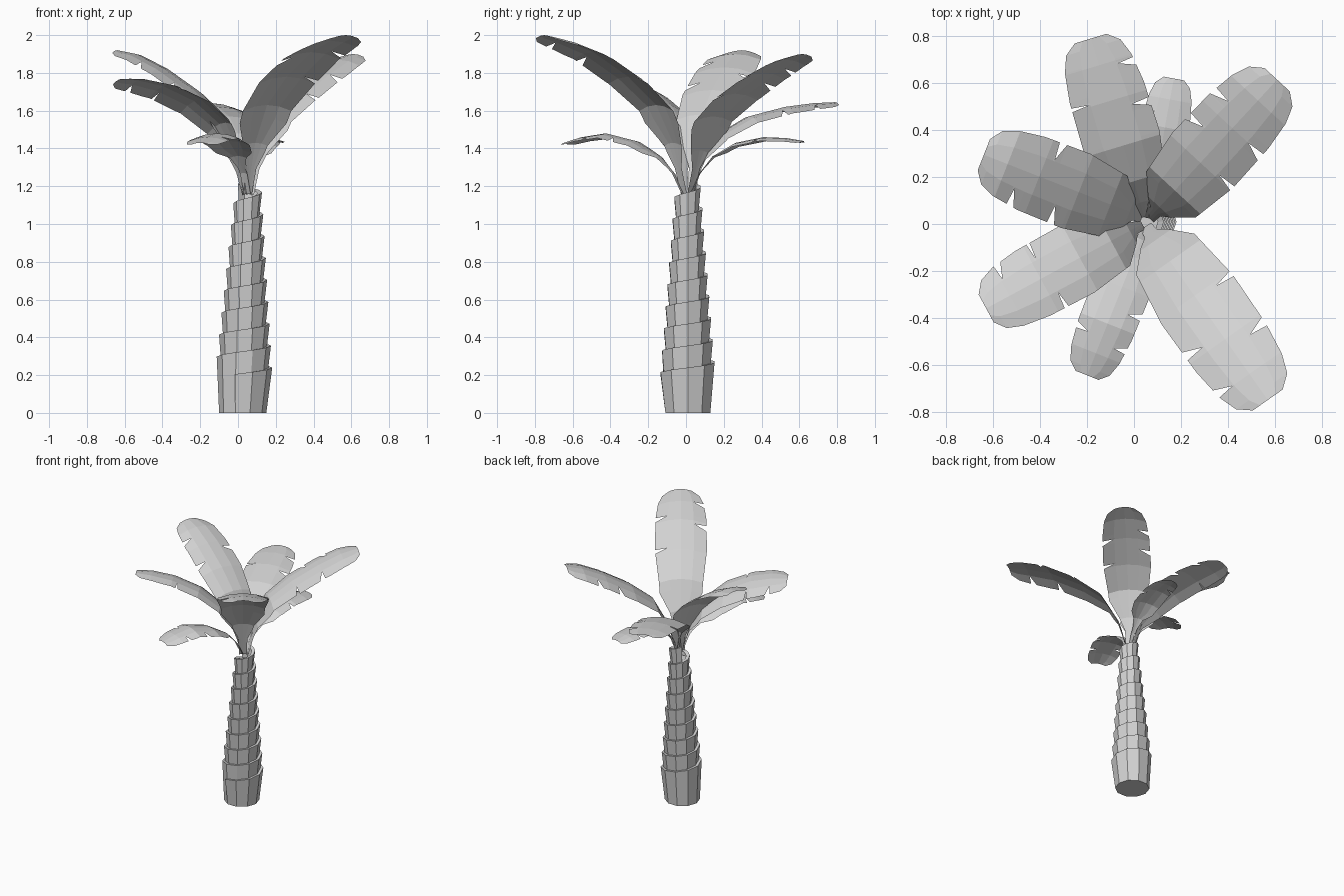
import bpy, bmesh, math
from mathutils import Vector

cube = bpy.data.objects.get("Cube")
if cube:
    bpy.data.objects.remove(cube, do_unlink=True)

grey = bpy.data.materials.new("plain_grey")
grey.use_nodes = True
COLOUR = (0.65, 0.65, 0.65, 1)
grey.diffuse_color = COLOUR
grey.node_tree.nodes["Principled BSDF"].inputs["Base Color"].default_value = COLOUR


def finish(bm, name):
    mesh = bpy.data.meshes.new(name)
    bm.to_mesh(mesh)
    bm.free()
    mesh.materials.append(grey)
    obj = bpy.data.objects.new(name, mesh)
    bpy.context.scene.collection.objects.link(obj)
    return obj


def lerp_table(table, u):
    for (a, va), (b, vb) in zip(table, table[1:]):
        if u <= b:
            return va + (vb - va) * (u - a) / (b - a)
    return table[-1][1]


# Trunk: one flared bark strip wound upward as a helix, each turn a sheath
SIDES = 10
FIRST, LAST = -3, 84


def rim_height(step):
    return 0.24 + 0.116 * step / SIDES


def trunk_point(step, radius, z):
    angle = math.tau * step / SIDES
    centre_x = 0.025 + 0.025 * z
    return (centre_x + radius * math.cos(angle), 0.01 + radius * math.sin(angle), z)


bm = bmesh.new()
previous = None
base_ring = []
for step in range(FIRST, LAST + 1):
    top = rim_height(step)
    grounded = step <= FIRST + SIDES
    low = 0 if grounded else rim_height(step - SIDES) - 0.01
    outer = 0.17 - 0.083 * top
    inner = 0.125 if grounded else outer - 0.012
    column = [bm.verts.new(trunk_point(step, r, z)) for r, z in
              ((inner, low), (outer, top), (outer * 0.65, top - 0.005))]
    if len(base_ring) < SIDES:
        base_ring.append(column[0])
    if previous:
        for k in range(2):
            bm.faces.new((previous[k], column[k], column[k + 1], previous[k + 1]))
    previous = column
bm.faces.new(base_ring[::-1])
cap_z = rim_height(LAST - SIDES)
bm.faces.new([bm.verts.new(trunk_point(i, 0.06, cap_z)) for i in range(SIDES)])
finish(bm, "trunk")

# Leaves: stem and blade in one arched sheet with notched edges
HEIGHT_STEPS = (0, 0.08, 0.2, 0.4, 0.65, 0.85, 1)
ACROSS = (1, 0.5, 0, -0.5, -1)


def leaf(name, start, tip, half_width, stem, heights, left_cuts, right_cuts, roll=0):
    start, tip = Vector(start), Vector(tip)
    along = (tip - start).normalized()
    side = Vector((-along.y, along.x))
    height = list(zip(HEIGHT_STEPS, heights))
    width = [(0, 0.15), (stem * 0.6, 0.17), (stem, 0.38), (stem + 0.09, 0.82),
             (0.42, 1), (0.7, 0.98), (0.86, 0.88), (0.95, 0.72), (1, 0.42)]
    rows = {u for u, _ in height + width}
    for cut in left_cuts + right_cuts:
        rows |= {cut - 0.035, cut, cut + 0.01}
    bm = bmesh.new()
    previous = None
    for u in sorted(rows):
        middle = start.lerp(tip, u)
        half = half_width * lerp_table(width, u)
        row = []
        for v in ACROSS:
            reach = v
            if (v == 1 and u in left_cuts) or (v == -1 and u in right_cuts):
                reach = v * 0.55
            p = middle + side * half * reach
            z = lerp_table(height, u) + half * (roll * reach - 0.2 * reach ** 2)
            row.append(bm.verts.new((p.x, p.y, z)))
        if previous:
            for k in range(len(ACROSS) - 1):
                bm.faces.new((previous[k], previous[k + 1], row[k + 1], row[k]))
        previous = row
    finish(bm, name)


leaf("front_left_leaf", (0.05, -0.01), (0.57, -0.75), 0.185, 0.07,
     (1.16, 1.43, 1.63, 1.78, 1.91, 1.97, 2.0), (0.42, 0.7), (0.62, 0.85))
leaf("back_left_leaf", (0.065, 0.025), (0.61, 0.615), 0.175, 0.08,
     (1.16, 1.39, 1.57, 1.69, 1.8, 1.87, 1.9), (0.55, 0.74), (0.42, 0.65))
leaf("back_leaf", (0.045, 0.03), (-0.185, 0.79), 0.168, 0.1,
     (1.16, 1.35, 1.48, 1.57, 1.62, 1.64, 1.645), (0.66,), (0.6, 0.83))
leaf("back_right_leaf", (0.035, 0.03), (-0.64, 0.295), 0.17, 0.08,
     (1.16, 1.4, 1.58, 1.71, 1.83, 1.9, 1.92), (0.5, 0.76), (0.6,))
leaf("front_right_leaf", (0.035, 0), (-0.63, -0.36), 0.16, 0.08,
     (1.16, 1.37, 1.53, 1.65, 1.73, 1.76, 1.765), (0.6,), (0.62, 0.84), 0.2)
leaf("front_small_leaf", (0.05, -0.015), (-0.2, -0.645), 0.125, 0.2,
     (1.16, 1.27, 1.36, 1.44, 1.48, 1.46, 1.43), (0.55, 0.78), (0.74,))
leaf("back_small_leaf", (0.06, 0.025), (0.17, 0.62), 0.105, 0.2,
     (1.16, 1.27, 1.36, 1.43, 1.46, 1.455, 1.44), (0.75,), (0.6,))
